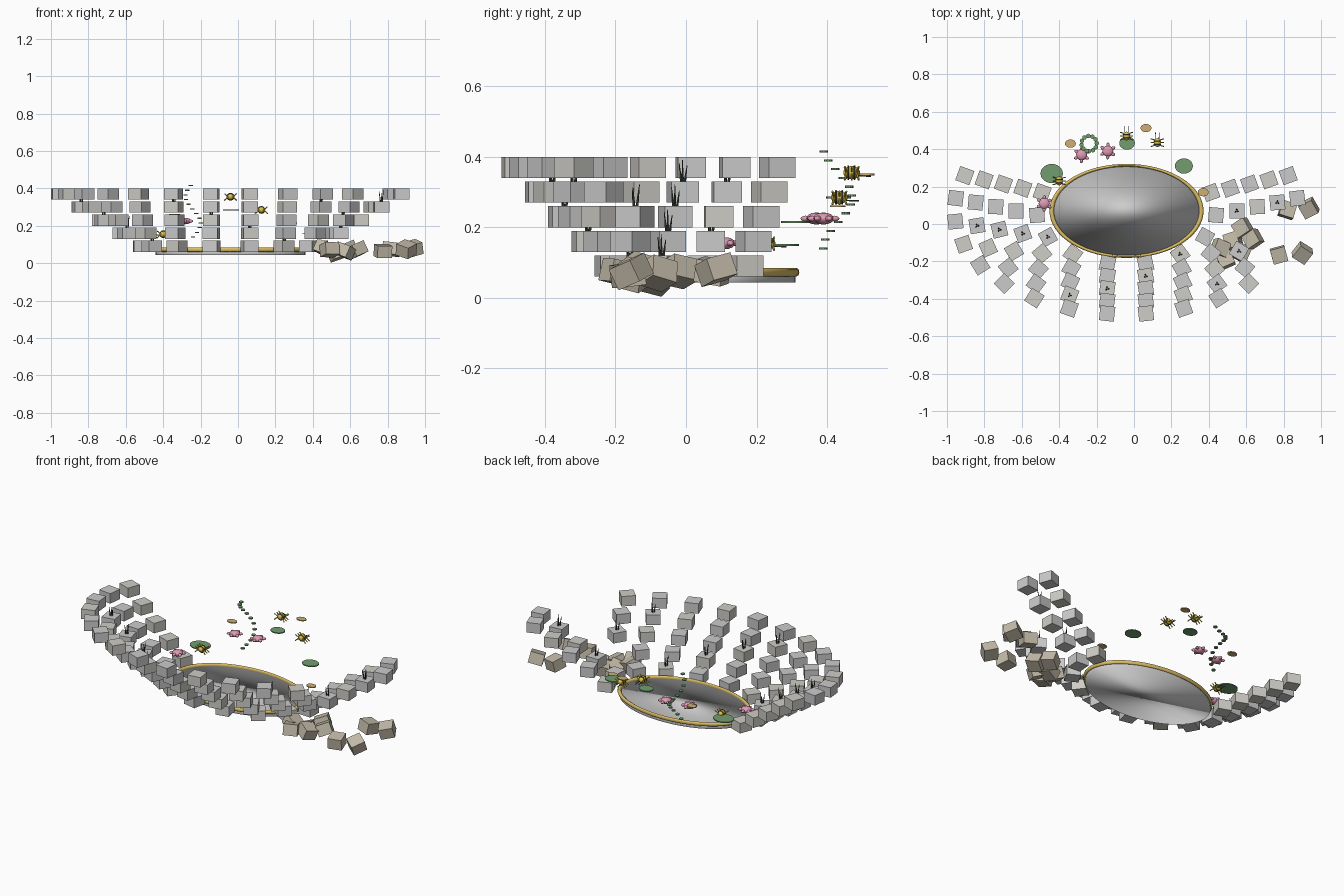
import bpy, math, random
from mathutils import Vector

if "Cube" in bpy.data.objects:
    bpy.data.objects.remove(bpy.data.objects["Cube"])
random.seed(4)
CX, CY, RATIO = -0.04, 0.07, 0.6

def mat(name, r, g, b):
    m = bpy.data.materials.new(name)
    m.diffuse_color = (r, g, b, 1)
    m.use_nodes = True
    m.node_tree.nodes["Principled BSDF"].inputs["Base Color"].default_value = m.diffuse_color
    return m

GOLD = mat("gold", 0.72, 0.52, 0.13)
YELLOW = mat("yellow", 0.75, 0.55, 0.06)
TAN = mat("weathered_stone", 0.55, 0.5, 0.4)
STONE = mat("stone", 0.62, 0.61, 0.57)
GREEN = mat("leaf_green", 0.17, 0.34, 0.16)
DARK = mat("dark", 0.06, 0.07, 0.05)
PINK = mat("pink", 0.75, 0.33, 0.46)
OCHRE = mat("ochre", 0.62, 0.42, 0.17)

def finish(name, m=None, smooth=False):
    o = bpy.context.object
    o.name = name
    if m:
        o.data.materials.append(m)
    if smooth:
        bpy.ops.object.shade_smooth()
    return o

def box(name, loc, size, rot, m=None):
    bpy.ops.mesh.primitive_cube_add(size=1, location=loc, rotation=rot)
    o = finish(name, m)
    o.scale = size
    return o

def disc(name, loc, r, h, m, ry=None, seg=24):
    bpy.ops.mesh.primitive_cylinder_add(vertices=seg, radius=1, depth=1, location=loc)
    o = finish(name, m)
    o.scale = (r, ry or r, h)
    return o

def ball(name, loc, scale, m, rot=(0, 0, 0)):
    bpy.ops.mesh.primitive_uv_sphere_add(segments=12, ring_count=8, radius=1, location=loc, rotation=rot)
    o = finish(name, m, True)
    o.scale = scale
    return o

def rod(name, a, b, r, m, r2=None):
    a, b = Vector(a), Vector(b)
    d = b - a
    bpy.ops.mesh.primitive_cone_add(vertices=6, radius1=r, radius2=r if r2 is None else r2,
                                    depth=d.length, location=(a + b) / 2,
                                    rotation=d.to_track_quat('Z', 'Y').to_euler())
    return finish(name, m)

# oval stage with gold rim
bpy.ops.mesh.primitive_cylinder_add(vertices=64, radius=1, depth=0.025, location=(CX, CY, 0.0565))
finish("stage", None, True).scale = (0.4, 0.24, 1)
bpy.ops.mesh.primitive_torus_add(major_segments=64, minor_segments=8, major_radius=0.4,
                                 minor_radius=0.012, location=(CX, CY, 0.073))
finish("stage_rim", GOLD, True).scale = (1, 0.61, 1)

# five tiers of seat blocks, with a collapsed part on the right
missing = {1: {9}, 2: {11}, 3: {12, 13}, 4: {13, 14, 15}}
for t in range(5):
    n, r, z = 10 + 2 * t, 0.48 + 0.11 * t, 0.09 + 0.07 * t
    for i in range(n):
        if i in missing.get(t, ()):
            continue
        a = math.radians(160 + 220 * i / (n - 1))
        x, y = CX + r * math.cos(a), CY + r * RATIO * math.sin(a)
        box("seat_block", (x, y, z), (0.08, 0.08, 0.06), (0, 0, a), STONE if i % 3 == 0 else None)
        # grass tufts on some blocks
        if t < 4 and i % 4 == 2:
            for k in range(3):
                b = 2.1 * k + i
                c, s = math.cos(b), math.sin(b)
                rod("grass_blade", (x + .006 * c, y + .006 * s, z + .03),
                    (x + .013 * c, y + .013 * s, z + .075 + .008 * k), 0.004, DARK, 0.001)

# fallen blocks
for x, y, z in [(.58, -.02, .075), (.635, -.08, .07), (.57, -.15, .065), (.49, -.19, .072),
                (.53, -.09, .055), (.46, -.13, .08), (.935, .085, .08), (.82, .075, .075),
                (.90, -.155, .075), (.775, -.165, .065)]:
    box("fallen_block", (x, y, z), (0.08, 0.08, 0.065),
        (random.uniform(-.4, .4), random.uniform(-.4, .4), random.uniform(0, 1.5)), TAN)

# floating leaf pads
for x, y, z, r in [(-.44, .27, .15, .06), (-.037, .433, .285, .042), (.267, .31, .215, .048)]:
    disc("leaf_pad", (x, y, z), r, 0.006, GREEN, r * 0.85)
for x, y, z in [(-.34, .43, .26), (.064, .513, .35), (.37, .17, .16)]:
    disc("dry_leaf", (x, y, z), 0.029, 0.005, OCHRE, 0.022)

# pink flowers
for x, y, z in [(-.48, .11, .155), (-.28, .37, .225), (-.14, .39, .225)]:
    ball("flower_centre", (x, y, z), (.03, .03, .017), PINK)
    for k in range(6):
        a = k * math.pi / 3 + 0.5
        ball("flower_petal", (x + .031 * math.cos(a), y + .031 * math.sin(a), z),
             (.014, .009, .008), PINK, (0, 0, a))

# striped insects with legs
for x, y, z in [(-.04, .47, .355), (.125, .435, .285), (-.40, .23, .155)]:
    ball("insect_body", (x, y, z), (.019, .024, .019), YELLOW)
    for dy in (-.01, .008):
        bpy.ops.mesh.primitive_torus_add(major_segments=12, minor_segments=6, major_radius=.018,
                                         minor_radius=.003, location=(x, y + dy, z),
                                         rotation=(math.pi / 2, 0, 0))
        finish("insect_stripe", DARK)
    for s in (-1, 1):
        rod("insect_feeler", (x + s * .008, y, z - .008), (x + s * .01, y + .055, z - .01), .002, DARK)
        for dy in (-.02, 0, .02):
            rod("insect_leg", (x + s * .012, y + dy * .7, z), (x + s * .034, y + dy, z - .02), .003, YELLOW)
            rod("insect_wing_rib", (x + s * .012, y + dy * .7, z), (x + s * .032, y + dy, z + .017), .003, YELLOW)

# rising spiral of small leaves
for k in range(12):
    a = k * math.tau / 11.5 - 1.6
    disc("spiral_leaf", (-.24 + .041 * math.cos(a), .43 + .041 * math.sin(a), .14 + .025 * k),
         0.012, 0.006, GREEN, seg=10)
